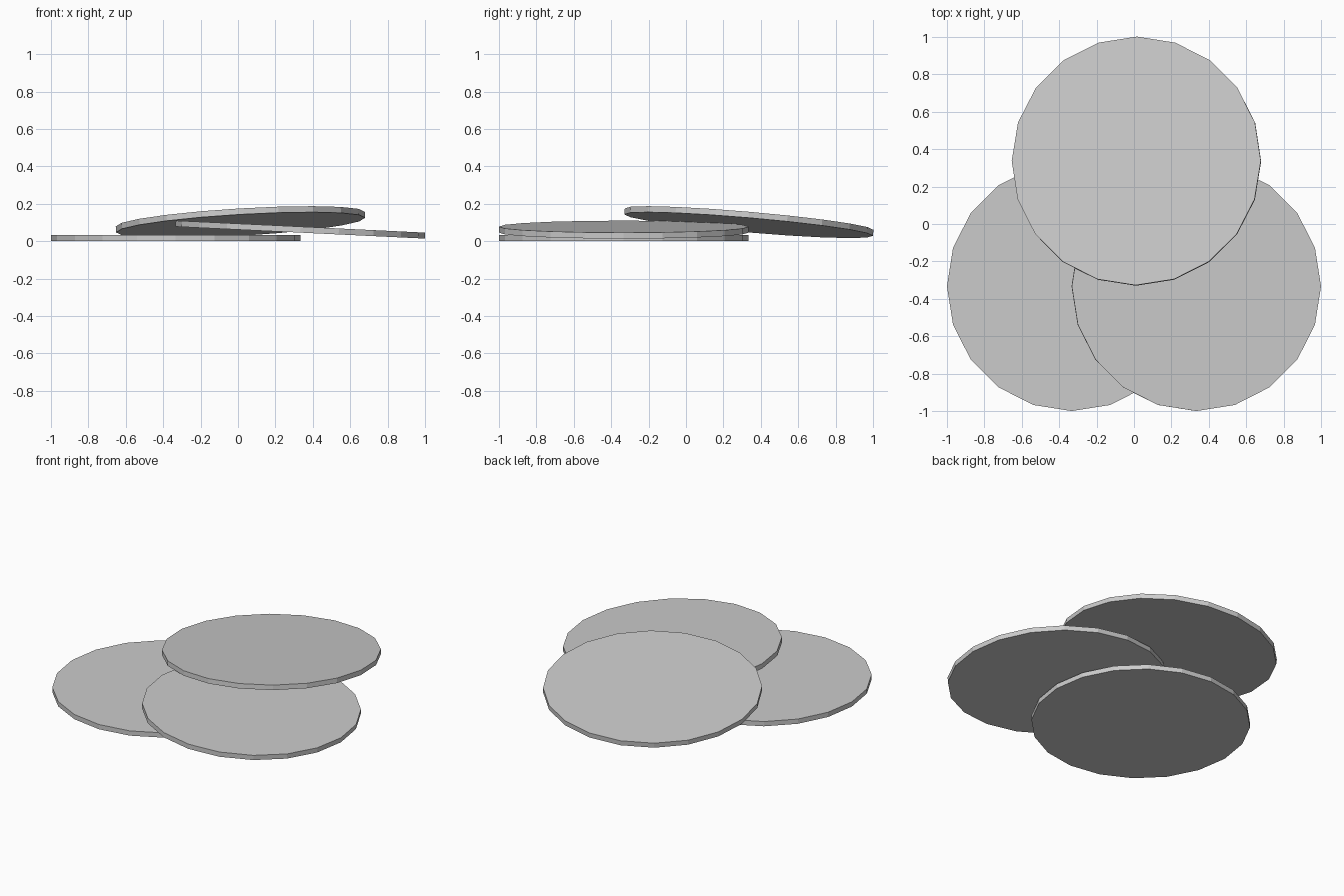
import bpy

if "Cube" in bpy.data.objects:
    bpy.data.objects.remove(bpy.data.objects["Cube"])

RADIUS = 0.667
THICKNESS = 0.032


def disc(name, centre, tilt):
    """Thin flat-shaded 20-sided disc."""
    bpy.ops.mesh.primitive_cylinder_add(
        vertices=20, radius=RADIUS, depth=THICKNESS,
        location=centre, rotation=(tilt[0], tilt[1], 0))
    bpy.context.object.name = name


# lowest disc lies flat on the ground
disc("bottom_disc", (-0.333, -0.333, 0.016), (0, 0))
# second disc leans on the edge of the first
disc("middle_disc", (0.333, -0.333, 0.062), (0, 0.048))
# third disc rests on both
disc("top_disc", (0.013, 0.336, 0.102), (-0.086, -0.059))
